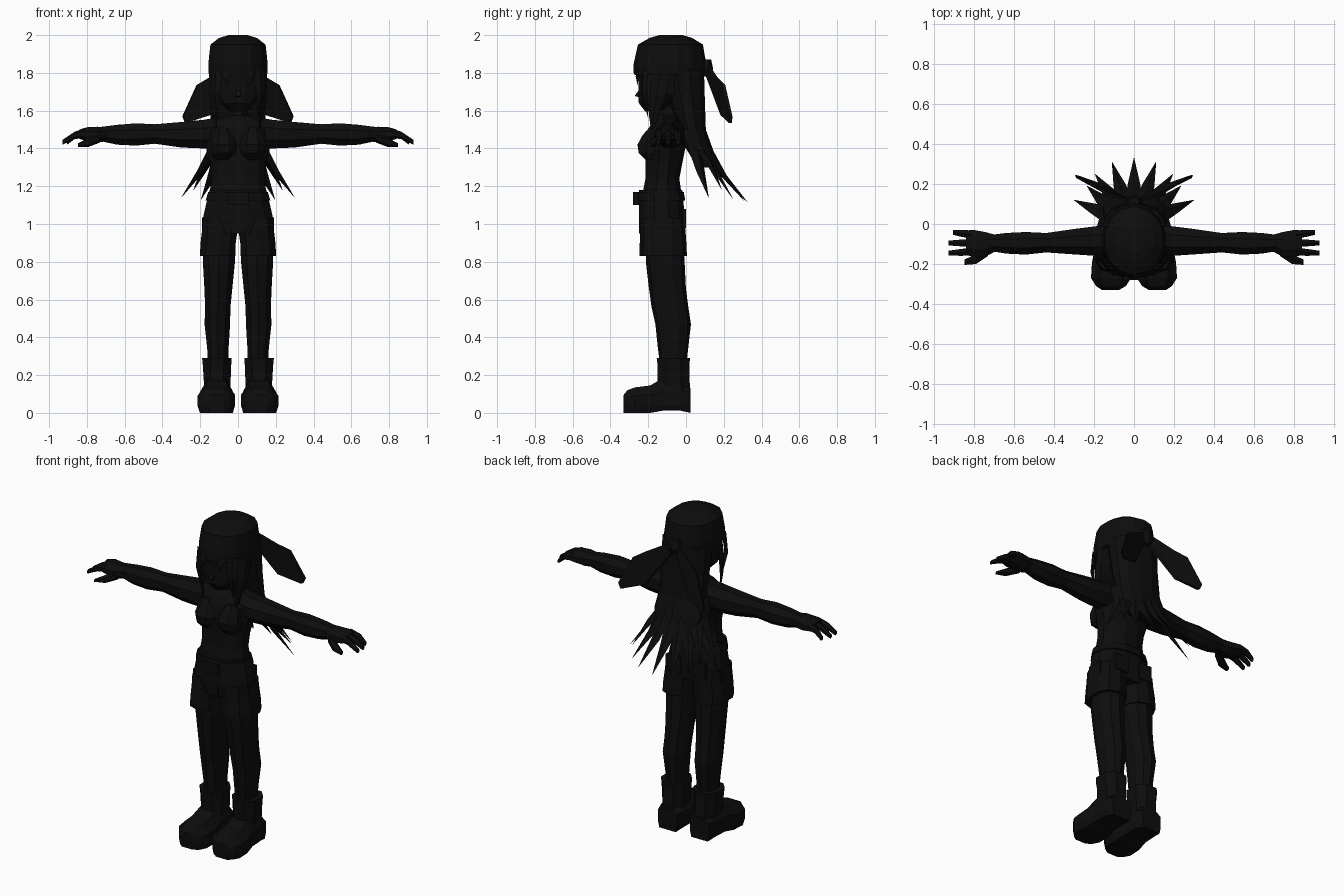
import bpy, bmesh, math
from mathutils import Vector as V

if "Cube" in bpy.data.objects:
    bpy.data.objects.remove(bpy.data.objects["Cube"])

black = bpy.data.materials.new("near_black")
black.use_nodes = True
COL = (0.004, 0.004, 0.004, 1)
black.diffuse_color = COL
black.node_tree.nodes["Principled BSDF"].inputs["Base Color"].default_value = COL
black.node_tree.nodes["Principled BSDF"].inputs["Roughness"].default_value = 0.9


def finish(name, bm, mirror=False):
    bmesh.ops.recalc_face_normals(bm, faces=bm.faces)
    me = bpy.data.meshes.new(name)
    bm.to_mesh(me)
    bm.free()
    me.materials.append(black)
    ob = bpy.data.objects.new(name, me)
    bpy.context.collection.objects.link(ob)
    if mirror:
        m = ob.modifiers.new("Mirror", 'MIRROR')
        m.use_mirror_merge = False
    return ob


def skin(bm, rings):
    # Bridge successive rings of points and cap both ends
    rs = [[bm.verts.new(p) for p in r] for r in rings]
    n = len(rs[0])
    for a, b in zip(rs, rs[1:]):
        for i in range(n):
            j = (i + 1) % n
            bm.faces.new((a[i], a[j], b[j], b[i]))
    bm.faces.new(rs[0])
    bm.faces.new(rs[-1])


def oval(c, u, v, n, power=1.0):
    pts = []
    for i in range(n):
        t = 2 * math.pi * (i + 0.5) / n
        x, y = math.cos(t), math.sin(t)
        x = math.copysign(abs(x) ** power, x) / math.cos(math.pi / n) ** power
        y = math.copysign(abs(y) ** power, y) / math.cos(math.pi / n) ** power
        pts.append(V(c) + V(u) * x + V(v) * y)
    return pts


def column(name, rows, n=10, mirror=False, power=0.9):
    # rows: z, x min, x max, y min, y max
    bm = bmesh.new()
    skin(bm, [oval(((a + b) / 2, (c + d) / 2, z), ((b - a) / 2, 0, 0),
                   (0, (d - c) / 2, 0), n, power) for z, a, b, c, d in rows])
    return finish(name, bm, mirror)


def beam(name, rows, n=8, mirror=True):
    # rows: x, y min, y max, z min, z max
    bm = bmesh.new()
    skin(bm, [oval((x, (a + b) / 2, (c + d) / 2), (0, (b - a) / 2, 0),
                   (0, 0, (d - c) / 2), n) for x, a, b, c, d in rows])
    return finish(name, bm, mirror)


def lock(name, pts, widths, side, thick=0.35, mirror=True):
    # Tapering strand with a diamond section, widest along the side direction
    side = V(side).normalized()
    bm = bmesh.new()
    rings = []
    for i, (p, w) in enumerate(zip(pts, widths)):
        t = V(pts[min(i + 1, len(pts) - 1)]) - V(pts[max(i - 1, 0)])
        nrm = t.cross(side).normalized() * w * thick
        s = side * w
        rings.append([V(p) + s, V(p) + nrm, V(p) - s, V(p) - nrm])
    skin(bm, rings)
    return finish(name, bm, mirror)


def box(name, c, s, mirror=False):
    bm = bmesh.new()
    bmesh.ops.create_cube(bm, size=1)
    for v in bm.verts:
        v.co = V(c) + V([a * b for a, b in zip(v.co, s)])
    return finish(name, bm, mirror)


def prism(name, outline, offset, mirror=True):
    bm = bmesh.new()
    o = V(offset)
    skin(bm, [[V(p) - o for p in outline], [V(p) + o for p in outline]])
    return finish(name, bm, mirror)


# Head and cap
column("face", [(1.595, -.045, .045, -.215, -.12), (1.64, -.09, .09, -.25, -.05),
                (1.69, -.125, .125, -.252, .04), (1.80, -.14, .14, -.25, .07)], 12)
prism("nose", [(0, -.245, 1.715), (0, -.245, 1.67), (0, -.272, 1.678)], (.012, 0, 0), False)
column("cap", [(1.79, -.152, .152, -.268, .098), (1.80, -.157, .157, -.272, .102),
               (1.85, -.157, .157, -.272, .102), (1.95, -.146, .146, -.25, .085),
               (1.985, -.10, .10, -.19, .03), (2.0, -.05, .05, -.14, -.02)], 14, power=1.0)
column("neck", [(1.48, -.06, .06, -.15, -.02), (1.66, -.05, .05, -.15, -.03)], 8)

# Headscarf knot and tails
column("knot", [(1.78, -.025, .025, .09, .125), (1.82, -.04, .04, .08, .14),
                (1.87, -.025, .025, .085, .13)], 6)
prism("scarf_tail", [(.01, .11, 1.85), (.15, .16, 1.775), (.217, .20, 1.735),
                     (.292, .238, 1.57), (.277, .235, 1.535), (.148, .19, 1.577),
                     (.01, .11, 1.79)], (.003, .008, 0))

# Hair mass and locks
column("hair_back", [(1.82, -.15, .15, -.13, .095), (1.65, -.145, .145, -.09, .10),
                     (1.50, -.145, .145, -.04, .105), (1.40, -.155, .155, .0, .135),
                     (1.30, -.13, .13, .06, .165)], 12)
tips = [(0, .33, 1.11, 0, .13), (.11, .31, 1.12, .05, .125), (.195, .25, 1.13, .09, .11),
        (.235, .19, 1.18, .12, .085), (.30, .12, 1.14, .135, .05)]
for k, (x, y, z, rx, ry) in enumerate(tips):
    mid = (rx + (x - rx) * .38, ry + (y - ry) * .38, z + .14)
    lock("hair_lock_%d" % k, [(rx, ry - .04, 1.5), (rx * 1.03, ry, 1.38), mid, (x, y, z)],
         [.035, .042, .03, .001], (y + .15, -x, 0), .4, k > 0)
lock("side_lock", [(.135, -.13, 1.82), (.14, -.15, 1.68), (.125, -.17, 1.58), (.11, -.18, 1.47)],
     [.05, .045, .028, .001], (.3, 1, 0))
lock("temple_lock", [(.11, -.215, 1.82), (.118, -.225, 1.70), (.108, -.20, 1.56)],
     [.035, .028, .001], (1, .6, 0))
for k, (a, b) in enumerate([(0, .012), (.05, .062)]):
    lock("fringe_%d" % k, [(a, -.25, 1.82), (a * 1.1, -.258, 1.78), (b, -.256, 1.735)],
         [.034, .028, .001], (1, 0, 0), .3, k > 0)

# Torso
column("torso", [(1.13, -.155, .155, -.235, -.02), (1.24, -.14, .14, -.215, -.035),
                 (1.32, -.145, .145, -.215, -.02), (1.42, -.17, .17, -.215, .0),
                 (1.50, -.165, .165, -.20, .0), (1.55, -.12, .12, -.175, -.01),
                 (1.575, -.06, .06, -.15, -.02)], 12)
column("bust", [(1.34, .03, .12, -.215, -.12), (1.375, .01, .142, -.25, -.10),
                (1.42, .005, .145, -.257, -.10), (1.47, .02, .135, -.23, -.10),
                (1.51, .04, .115, -.195, -.10)], 8, True)

# Arms, palms, fingers and thumbs
beam("arm", [(.10, -.155, -.01, 1.40, 1.565), (.18, -.16, -.01, 1.40, 1.552),
             (.30, -.152, -.025, 1.405, 1.54), (.44, -.142, -.045, 1.425, 1.528),
             (.54, -.153, -.04, 1.415, 1.533), (.64, -.148, -.045, 1.42, 1.525),
             (.72, -.135, -.055, 1.437, 1.515)])
beam("palm", [(.69, -.135, -.055, 1.44, 1.513), (.745, -.165, -.04, 1.43, 1.515),
              (.80, -.165, -.03, 1.44, 1.512), (.84, -.155, -.032, 1.45, 1.50)])
for k, (y, yt, x) in enumerate([(-.052, -.042, .905), (-.095, -.095, .928), (-.138, -.146, .928)]):
    beam("finger_%d" % k, [(.81, y - .02, y + .02, 1.46, 1.503),
                           (.865, (y + yt) / 2 - .017, (y + yt) / 2 + .017, 1.452, 1.486),
                           (x, yt - .012, yt + .012, 1.422, 1.445)], 6)
beam("thumb", [(.73, -.16, -.11, 1.435, 1.48), (.79, -.20, -.15, 1.412, 1.455),
               (.848, -.205, -.178, 1.408, 1.425)], 6)

# Shorts, belt and pockets
column("shorts_top", [(.95, -.185, .185, -.24, -.012), (1.02, -.188, .188, -.25, -.008),
                      (1.10, -.17, .17, -.25, -.012), (1.18, -.15, .15, -.248, -.02)], 12)
column("shorts_leg", [(.83, .014, .202, -.242, .0), (.90, .012, .198, -.24, -.003),
                      (.97, .002, .19, -.24, -.008), (1.03, .02, .185, -.235, -.015)], 10, True, .8)
column("belt", [(1.125, -.171, .171, -.257, -.004), (1.17, -.158, .158, -.256, -.012)], 12)
box("buckle_pouch", (0, -.258, 1.135), (.11, .045, .07))
box("fly_flap", (0, -.235, .985), (.07, .03, .07))
box("hip_pocket", (.18, -.12, .98), (.02, .10, .11), True)
box("back_pocket", (.085, -.01, 1.03), (.09, .018, .10), True)

# Legs
column("leg", [(.26, .05, .16, -.135, .0), (.34, .05, .163, -.145, .008),
               (.47, .042, .177, -.158, .022), (.56, .04, .174, -.178, .008),
               (.66, .03, .178, -.192, -.005), (.80, .016, .186, -.208, -.012),
               (.93, .02, .18, -.20, -.02)], 10, True)

# Boots
column("boot_shaft", [(.05, .04, .18, -.15, .02), (.15, .04, .18, -.15, .02),
                      (.25, .036, .186, -.15, .018), (.29, .034, .19, -.155, .021)], 8, True, .85)
bm = bmesh.new()
# rows: y, x min, x max, z top, bevel drop
foot = [(.025, .045, .175, .13, .02), (-.03, .03, .19, .17, .05), (-.12, .03, .195, .185, .07),
        (-.19, .015, .21, .145, .05), (-.27, .015, .215, .135, .045), (-.31, .04, .19, .12, .04),
        (-.33, .075, .16, .095, .03)]
rings = []
for y, a, b, h, d in foot:
    m = (b - a) * .22
    z0 = .012 if -.15 < y < 0 else 0
    rings.append([V(p) for p in ((a + m * .3, y, z0), (a, y, .04), (a, y, h - d), (a + m, y, h),
                                 (b - m, y, h), (b, y, h - d), (b, y, .04), (b - m * .3, y, z0))])
skin(bm, rings)
finish("boot_foot", bm, True)
